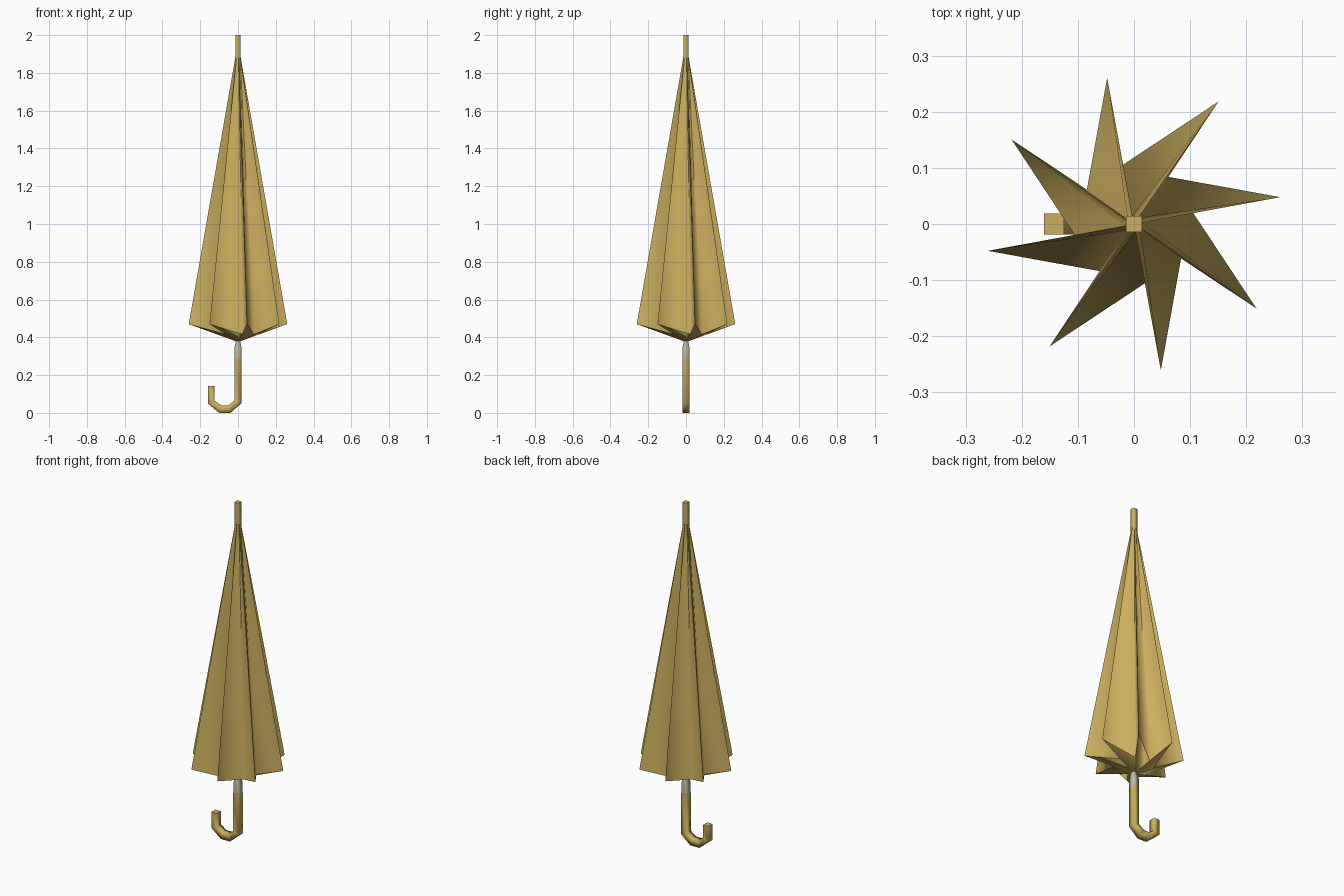
import bpy, bmesh, math

if "Cube" in bpy.data.objects:
    bpy.data.objects.remove(bpy.data.objects["Cube"])


def material(name, rgb):
    m = bpy.data.materials.new(name)
    m.diffuse_color = (*rgb, 1)
    m.use_nodes = True
    m.node_tree.nodes["Principled BSDF"].inputs["Base Color"].default_value = m.diffuse_color
    return m


gold = material("gold", (0.60, 0.43, 0.115))
silver = material("silver grey", (0.50, 0.48, 0.38))


def finish(name, bm, mat):
    me = bpy.data.meshes.new(name)
    bm.to_mesh(me)
    bm.free()
    me.materials.append(mat)
    ob = bpy.data.objects.new(name, me)
    bpy.context.collection.objects.link(ob)
    return ob


def polar(r, deg, z):
    a = math.radians(deg)
    return (r * math.cos(a), r * math.sin(a), z)


def square_post(name, rings, mat):
    """Stack of square rings (half width, z), capped at both ends."""
    bm = bmesh.new()
    loops = [[bm.verts.new((sx * h, sy * h, z))
              for sx, sy in ((-1, -1), (1, -1), (1, 1), (-1, 1))] for h, z in rings]
    for lo, hi in zip(loops, loops[1:]):
        for i in range(4):
            j = (i + 1) % 4
            bm.faces.new((lo[i], lo[j], hi[j], hi[i])).smooth = True
    bm.faces.new(loops[0][::-1])
    bm.faces.new(loops[-1])
    for f in (bm.faces[:][-2:]):
        for e in f.edges:
            e.smooth = False
    return finish(name, bm, mat)


# Folded canopy: eight swirled pleats, each a sharp tip and a soft valley
bm = bmesh.new()
rim, top = [], []
for k in range(8):
    tip = 10.4 + 45 * k
    valley = 45 * k + (53.8 if k % 2 == 0 else 60.4)
    for r, a, z in ((0.265, tip, 0.47), (0.104, valley, 0.415)):
        rim.append(bm.verts.new(polar(r, a, z)))
        top.append(bm.verts.new(polar(0.014, a, 1.885)))
centre = bm.verts.new((0, 0, 0.375))
for i in range(16):
    j = (i + 1) % 16
    bm.faces.new((rim[i], rim[j], top[j], top[i])).smooth = True
    bm.faces.new((centre, rim[j], rim[i])).smooth = True
    bm.edges.get((rim[i], rim[j])).smooth = False
    if i % 2 == 0:
        bm.edges.get((rim[i], top[i])).smooth = False
finish("canopy", bm, gold)

# Shaft tip above the canopy and the metal collar below it
square_post("shaft_tip", [(0.014, 1.80), (0.014, 2.0)], gold)
square_post("collar", [(0.018, 0.285), (0.018, 0.345), (0.012, 0.385)], silver)

# Hooked handle: outer and inner outline, swept through its depth
outer = [(0.018, 0.29), (0.018, 0.05), (-0.04, 0.0), (-0.10, 0.0), (-0.16, 0.05), (-0.16, 0.142)]
inner = [(-0.018, 0.29), (-0.018, 0.065), (-0.052, 0.04), (-0.088, 0.04), (-0.125, 0.065), (-0.125, 0.142)]
bm = bmesh.new()
loops = []
for (ox, oz), (ix, iz) in zip(outer, inner):
    loops.append([bm.verts.new(p) for p in ((ox, -0.019, oz), (ox, 0.019, oz),
                                            (ix, 0.019, iz), (ix, -0.019, iz))])
for a, b in zip(loops, loops[1:]):
    for i in range(4):
        j = (i + 1) % 4
        bm.faces.new((a[i], a[j], b[j], b[i])).smooth = True
for loop in (loops[0], loops[-1]):
    for e in bm.faces.new(loop).edges:
        e.smooth = False
bmesh.ops.recalc_face_normals(bm, faces=bm.faces[:])
finish("handle", bm, gold)
